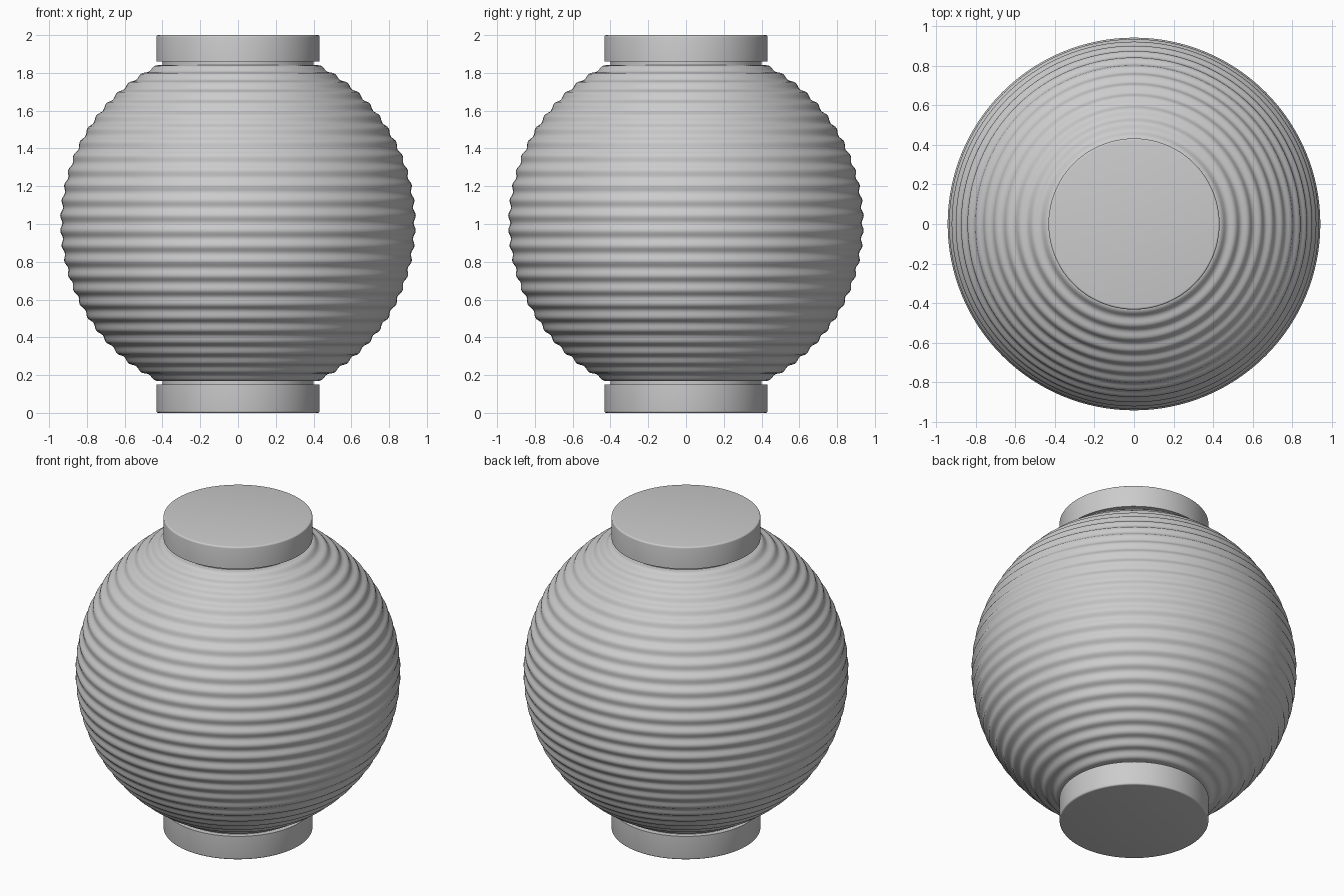
import bpy, bmesh
from math import sin, cos, pi, asin, radians

if "Cube" in bpy.data.objects:
    bpy.data.objects.remove(bpy.data.objects["Cube"])

SEG = 128


def lathe(name, profile):
    """Spin an (r, z) profile, running from bottom to top, around the z axis."""
    bm = bmesh.new()
    rings = []
    for r, z in profile:
        rings.append([bm.verts.new((r * cos(2 * pi * i / SEG), r * sin(2 * pi * i / SEG), z))
                      for i in range(SEG)])
    for a, b in zip(rings, rings[1:]):
        for i in range(SEG):
            j = (i + 1) % SEG
            bm.faces.new((a[i], a[j], b[j], b[i]))
    bm.faces.new(rings[0][::-1])
    bm.faces.new(rings[-1])
    mesh = bpy.data.meshes.new(name)
    bm.to_mesh(mesh)
    bm.free()
    obj = bpy.data.objects.new(name, mesh)
    bpy.context.collection.objects.link(obj)
    bpy.ops.object.select_all(action='DESELECT')
    obj.select_set(True)
    bpy.context.view_layer.objects.active = obj
    bpy.ops.object.shade_smooth_by_angle(angle=radians(35))
    return obj


# Ribbed paper body: a truncated sphere with fine horizontal ribs
CENTER, RADIUS, RIB, PITCH = 1.005, 0.936, 0.006, 0.0866
limit = asin(0.835 / RADIUS)
STEPS = 200
body = []
for k in range(STEPS + 1):
    t = -limit + 2 * limit * k / STEPS
    r = RADIUS - RIB * cos(2 * pi * t / PITCH)
    body.append((r * cos(t), CENTER + r * sin(t)))
lathe("lantern_body", body)

# End caps with a small rounded rim, and the recessed necks joining them to the body
for label, z0, z1, n0, n1 in (("bottom", 0.0, 0.15, 0.14, 0.20),
                              ("top", 1.86, 2.0, 1.81, 1.87)):
    R, b = 0.432, 0.01
    arc = [(R - b + b * sin(a * pi / 8), b - b * cos(a * pi / 8)) for a in range(5)]
    if label == "bottom":
        cap = [(r, z0 + d) for r, d in arc] + [(R, z1)]
    else:
        cap = [(R, z0)] + [(r, z1 - d) for r, d in reversed(arc)]
    lathe(label + "_cap", cap)
    lathe(label + "_neck", [(0.40, n0), (0.40, n1)])
